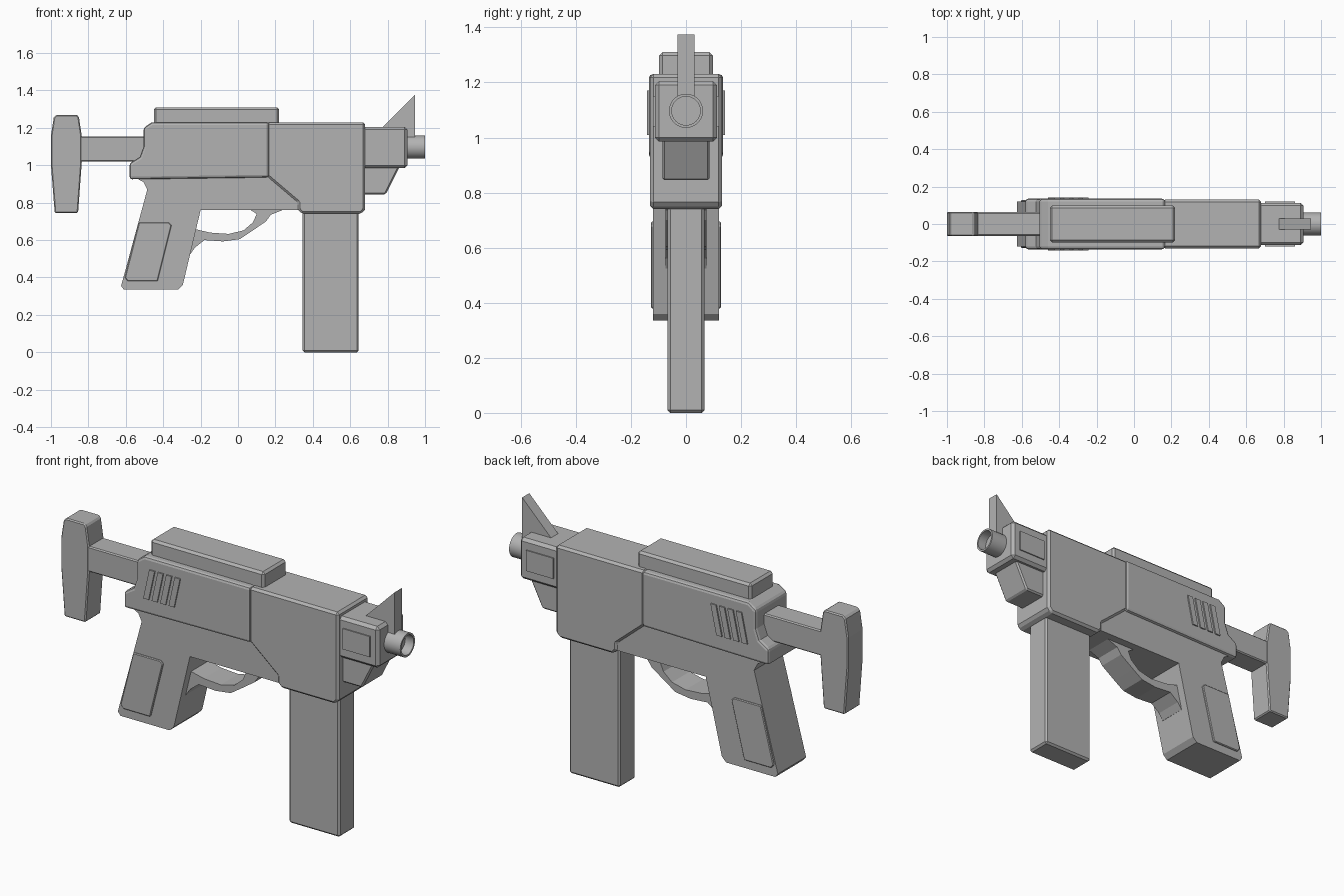
import bpy, bmesh, math
from mathutils import Vector

cube = bpy.data.objects.get("Cube")
if cube:
    bpy.data.objects.remove(cube, do_unlink=True)

GREY = (0.45, 0.45, 0.45, 1)
mat = bpy.data.materials.new("plain grey")
mat.use_nodes = True
mat.diffuse_color = GREY
bsdf = mat.node_tree.nodes["Principled BSDF"]
bsdf.inputs["Base Color"].default_value = GREY
bsdf.inputs["Roughness"].default_value = 0.6


def add_object(name, bm):
    bmesh.ops.recalc_face_normals(bm, faces=bm.faces)
    mesh = bpy.data.meshes.new(name)
    bm.to_mesh(mesh)
    bm.free()
    mesh.materials.append(mat)
    ob = bpy.data.objects.new(name, mesh)
    bpy.context.collection.objects.link(ob)
    return ob


def prism(name, profile, y0, y1, bevel=0, segments=1):
    """Extrude an x-z profile between two y positions."""
    bm = bmesh.new()
    face = bm.faces.new([bm.verts.new((x, y0, z)) for x, z in profile])
    out = bmesh.ops.extrude_face_region(bm, geom=[face])
    verts = [g for g in out["geom"] if isinstance(g, bmesh.types.BMVert)]
    bmesh.ops.translate(bm, vec=Vector((0, y1 - y0, 0)), verts=verts)
    ob = add_object(name, bm)
    if bevel:
        mod = ob.modifiers.new("Bevel", 'BEVEL')
        mod.width = bevel
        mod.segments = segments
        mod.limit_method = 'ANGLE'
        mod.angle_limit = math.radians(40)
    return ob


def slab(name, profile, half, bevel=0, segments=1):
    return prism(name, profile, -half, half, bevel, segments)


def box(x0, x1, z0, z1):
    return [(x0, z0), (x1, z0), (x1, z1), (x0, z1)]


def side_plates(name, profile, inner, outer, bevel=0):
    for side, s in (("left", 1), ("right", -1)):
        a, b = sorted((s * inner, s * outer))
        prism(f"{name}_{side}", profile, a, b, bevel)


# Receiver: rear housing and front housing with the magazine well
slab("rear_housing", [(-0.58, 0.925), (0.165, 0.935), (0.165, 1.23), (-0.46, 1.23),
                      (-0.505, 1.2), (-0.505, 1.1), (-0.525, 1.045), (-0.58, 1.01)],
     0.135, 0.014, 2)
slab("front_housing", [(0.155, 0.94), (0.32, 0.8), (0.32, 0.765), (0.34, 0.74),
                       (0.66, 0.74), (0.68, 0.765), (0.68, 1.23), (0.155, 1.23)],
     0.13, 0.012)
slab("top_cover", box(-0.45, 0.22, 1.2, 1.31), 0.098, 0.012)

# Frame and grip in one outline
slab("frame_and_grip", [(-0.56, 0.94), (-0.505, 0.91), (-0.485, 0.87), (-0.625, 0.355),
                        (-0.61, 0.335), (-0.32, 0.335), (-0.295, 0.36), (-0.2, 0.76),
                        (0.33, 0.76), (0.33, 0.8), (0.17, 0.94)], 0.119)
side_plates("grip_panel", [(-0.605, 0.4), (-0.59, 0.38), (-0.43, 0.38), (-0.355, 0.68),
                           (-0.37, 0.695), (-0.53, 0.695)], 0.11, 0.127, 0.004)

# Slanted vent ribs on the rear housing
for i in range(4):
    x = -0.46 + 0.05 * i
    side_plates(f"vent_rib_{i + 1}", [(x, 1.01), (x + 0.032, 1.01),
                                      (x + 0.067, 1.17), (x + 0.035, 1.17)], 0.13, 0.142)

# Curved guard loop
slab("guard_loop", [(-0.28, 0.52), (-0.255, 0.525), (-0.23, 0.56), (-0.18, 0.6),
                    (-0.08, 0.593), (0.01, 0.605), (0.07, 0.645), (0.15, 0.7),
                    (0.175, 0.735), (0.25, 0.765), (0.06, 0.765), (0.1, 0.74),
                    (0.08, 0.695), (0.03, 0.652), (-0.05, 0.633), (-0.15, 0.64),
                    (-0.225, 0.658), (-0.26, 0.65)], 0.075)

# Magazine
slab("magazine", box(0.345, 0.645, 0, 0.76), 0.067, 0.01)

# Stock
slab("stock_arm", box(-0.86, -0.49, 1.02, 1.155), 0.063, 0.006)
slab("stock_butt", [(-0.98, 0.745), (-0.855, 0.745), (-0.835, 1.02), (-0.835, 1.155),
                    (-0.85, 1.255), (-0.86, 1.27), (-0.97, 1.27), (-0.985, 1.255),
                    (-1.0, 1.16), (-1.0, 1.0)], 0.065, 0.006)

# Nose block, side plates, lower wedge and sight
slab("nose_block", box(0.66, 0.905, 0.985, 1.205), 0.113, 0.015)
side_plates("nose_plate", box(0.7, 0.86, 1.04, 1.15), 0.108, 0.119)
slab("nose_wedge", [(0.67, 0.845), (0.79, 0.845), (0.868, 1.0), (0.67, 1.0)], 0.086, 0.008)
slab("front_sight", [(0.77, 1.2), (0.89, 1.13), (0.945, 1.15), (0.945, 1.375)], 0.03)

# Barrel with a shallow open end
bm = bmesh.new()
rings = []
for x, r in ((0.88, 0.062), (1.0, 0.062), (1.0, 0.052), (0.95, 0.052)):
    angles = [math.tau * i / 32 for i in range(32)]
    rings.append([bm.verts.new((x, r * math.cos(a), 1.097 + r * math.sin(a))) for a in angles])
for a, b in zip(rings, rings[1:]):
    for i in range(32):
        j = (i + 1) % 32
        bm.faces.new((a[i], a[j], b[j], b[i]))
bm.faces.new(rings[0])
bm.faces.new(rings[-1])
barrel = add_object("barrel", bm)
bpy.ops.object.select_all(action='DESELECT')
barrel.select_set(True)
bpy.context.view_layer.objects.active = barrel
bpy.ops.object.shade_smooth_by_angle(angle=math.radians(35))
